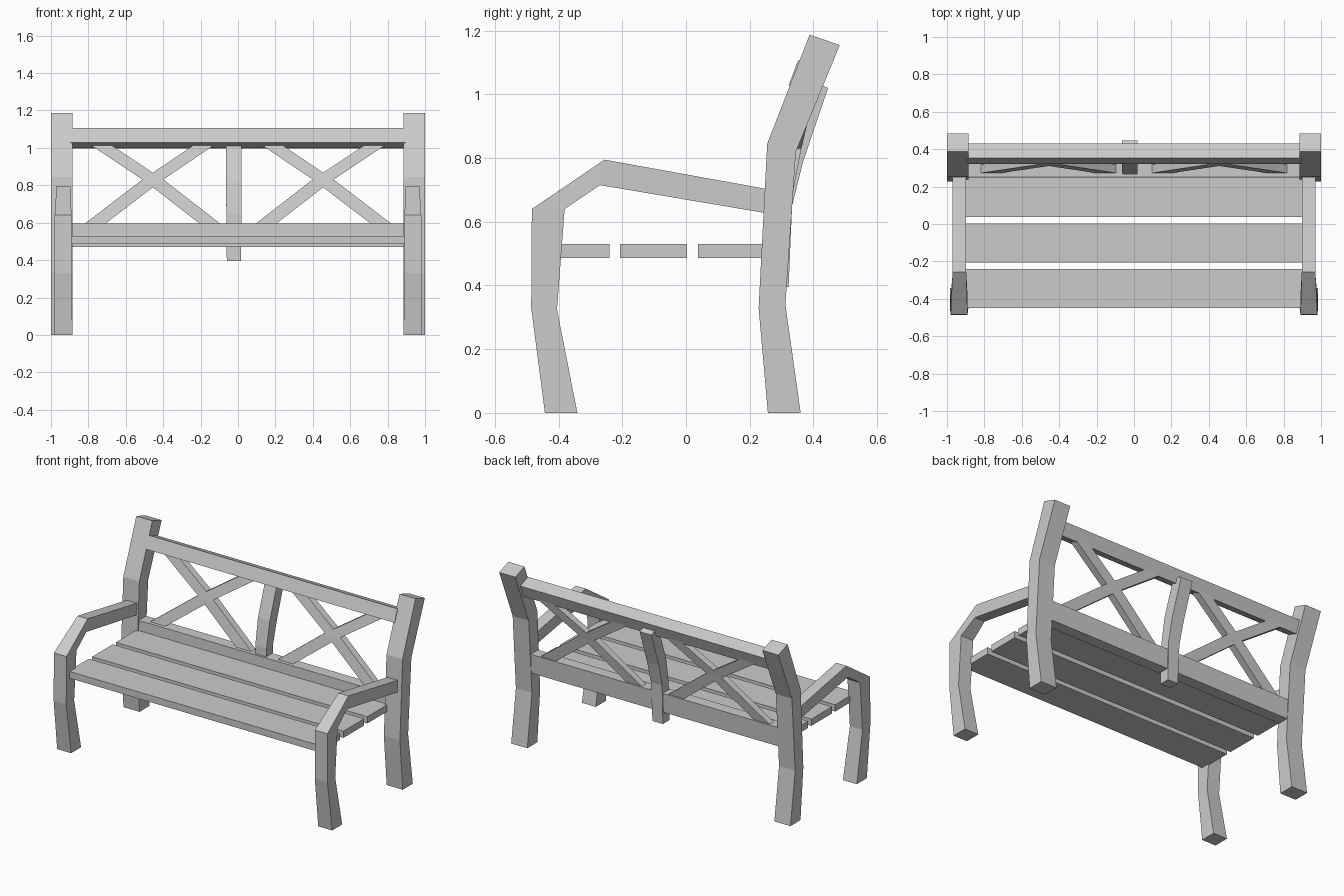
import bpy, bmesh


def loft(name, stations, mirror=False):
    """Four-sided bar through stations (x0, x1, front_y, front_z, back_y, back_z)."""
    bm = bmesh.new()
    rings = []
    for x0, x1, fy, fz, by, bz in stations:
        pts = [(x0, fy, fz), (x1, fy, fz), (x1, by, bz), (x0, by, bz)]
        rings.append([bm.verts.new(p) for p in pts])
    for a, b in zip(rings, rings[1:]):
        for i in range(4):
            j = (i + 1) % 4
            bm.faces.new((a[i], a[j], b[j], b[i]))
    bm.faces.new(rings[0][::-1])
    bm.faces.new(rings[-1])
    bmesh.ops.recalc_face_normals(bm, faces=bm.faces)
    mesh = bpy.data.meshes.new(name)
    bm.to_mesh(mesh)
    bm.free()
    obj = bpy.data.objects.new(name, mesh)
    bpy.context.collection.objects.link(obj)
    if mirror:
        obj.modifiers.new("Mirror", 'MIRROR')
    return obj


# Back legs, bent and leaning backwards at the top
loft("back_legs", [
    (0.885, 1.0, 0.257, 0, 0.36, 0),
    (0.885, 1.0, 0.228, 0.33, 0.312, 0.34),
    (0.885, 1.0, 0.255, 0.845, 0.345, 0.82),
    (0.885, 1.0, 0.388, 1.187, 0.483, 1.155),
], mirror=True)

# Front legs continuing into the armrests
loft("front_legs_and_arms", [
    (0.885, 0.985, -0.443, 0, -0.341, 0),
    (0.89, 0.98, -0.486, 0.33, -0.405, 0.325),
    (0.89, 0.98, -0.484, 0.64, -0.381, 0.64),
    (0.897, 0.97, -0.256, 0.795, -0.27, 0.715),
    (0.897, 0.97, 0.27, 0.7, 0.27, 0.624),
], mirror=True)

# Seat slats
for i, (y0, y1) in enumerate([(-0.45, -0.24), (-0.207, 0.003), (0.038, 0.248)]):
    loft(f"seat_slat_{i + 1}", [(-0.9, 0.9, y0, 0.486, y1, 0.486),
                                (-0.9, 0.9, y0, 0.53, y1, 0.53)])

# Back rails: upright lower one, tilted upper one
loft("lower_back_rail", [(-0.895, 0.895, 0.245, 0.47, 0.318, 0.47),
                         (-0.895, 0.895, 0.25, 0.595, 0.325, 0.595)])
loft("upper_back_rail", [(-0.895, 0.895, 0.322, 1.028, 0.4, 0.998),
                         (-0.895, 0.895, 0.352, 1.107, 0.43, 1.077)])

# Middle post of the backrest
loft("middle_post", [
    (-0.06, 0.015, 0.255, 0.395, 0.322, 0.395),
    (-0.062, 0.018, 0.266, 0.65, 0.333, 0.65),
    (-0.065, 0.02, 0.297, 0.815, 0.368, 0.79),
    (-0.065, 0.02, 0.378, 1.047, 0.446, 1.02),
])

# Crossed braces, following the bend of the backrest
for name, path in {
    "brace_rising_inward": [(0.81, 0.288, 0.56), (0.47, 0.338, 0.82), (0.16, 0.387, 1.03)],
    "brace_rising_outward": [(0.105, 0.288, 0.56), (0.44, 0.338, 0.82), (0.755, 0.387, 1.03)],
}.items():
    loft(name, [(x - 0.055, x + 0.055, y - 0.022, z, y + 0.022, z)
                for x, y, z in path], mirror=True)
